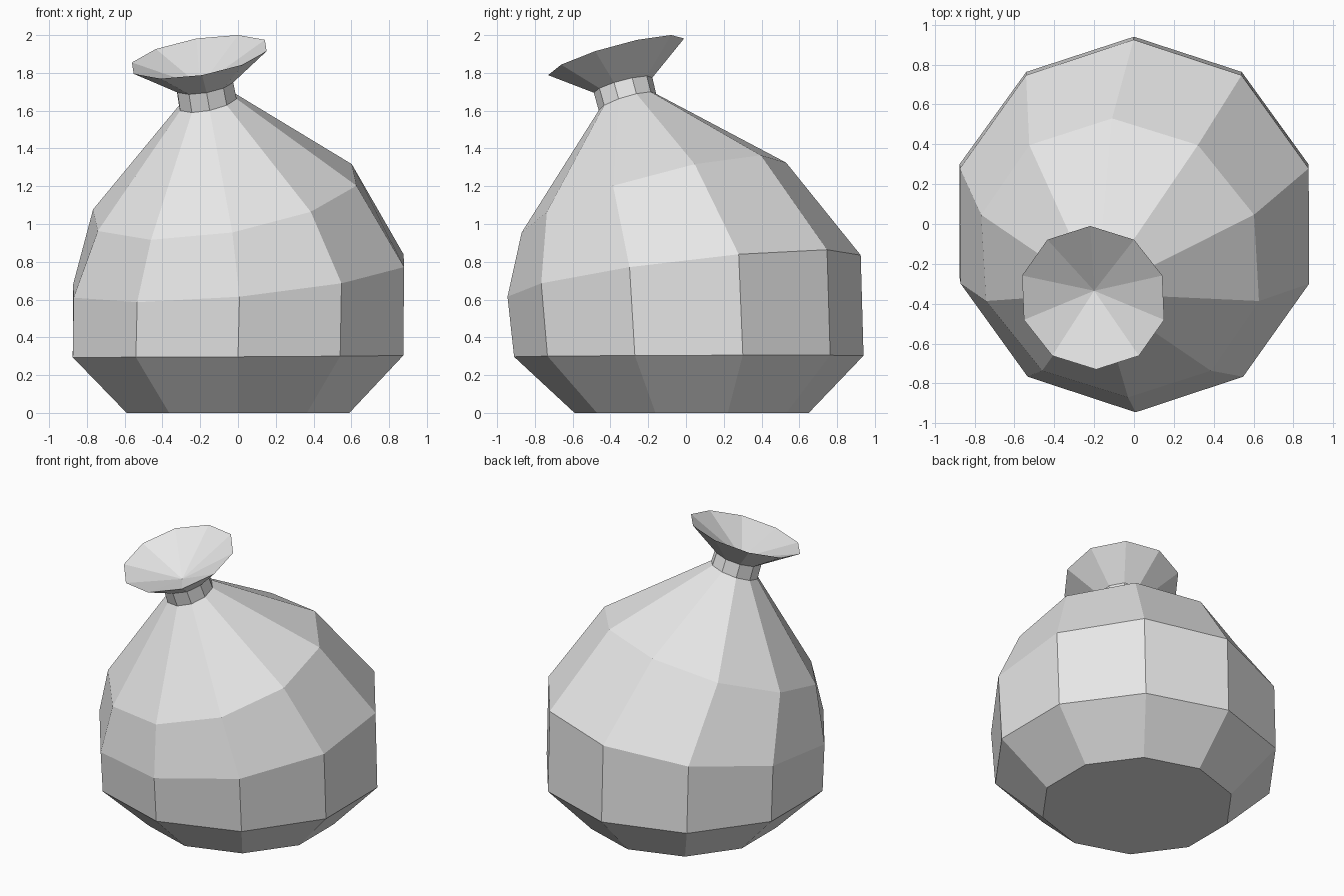
import bpy, bmesh, math
from mathutils import Vector

SIDES = 10

cube = bpy.data.objects.get("Cube")
if cube:
    bpy.data.objects.remove(cube, do_unlink=True)

grey = bpy.data.materials.new("light_grey_cloth")
grey.use_nodes = True
grey.diffuse_color = (0.8, 0.8, 0.8, 1)
grey.node_tree.nodes["Principled BSDF"].inputs["Base Color"].default_value = (0.8, 0.8, 0.8, 1)


def add_ring(bm, centre, across, back):
    """Ten-sided ring spanned by two half-axes, so it can lean any way."""
    c, u, v = Vector(centre), Vector(across), Vector(back)
    angles = [math.radians(90) + math.tau * i / SIDES for i in range(SIDES)]
    return [bm.verts.new(c + u * math.cos(a) + v * math.sin(a)) for a in angles]


def loft(name, rings, cap_bottom=False, apex=None):
    """Skin a stack of rings, optionally closing the base or sinking a cone."""
    bm = bmesh.new()
    loops = [add_ring(bm, *ring) for ring in rings]
    for low, high in zip(loops, loops[1:]):
        for i in range(SIDES):
            j = (i + 1) % SIDES
            bm.faces.new((low[i], low[j], high[j], high[i]))
    if cap_bottom:
        bm.faces.new(loops[0][::-1])
    if apex:
        tip = bm.verts.new(apex)
        for i in range(SIDES):
            bm.faces.new((loops[-1][i], loops[-1][(i + 1) % SIDES], tip))
    mesh = bpy.data.meshes.new(name)
    bm.to_mesh(mesh)
    bm.free()
    mesh.materials.append(grey)
    obj = bpy.data.objects.new(name, mesh)
    bpy.context.collection.objects.link(obj)
    return obj


# Rings: centre, sideways half-axis, backward half-axis
base = ((0, 0.03, 0), (0.62, 0, 0), (0, 0.62, 0))
lower = ((0, 0.015, 0.3), (0.92, 0, 0.005), (0, 0.925, 0.003))
belly = ((0.003, -0.01, 0.725), (0.92, 0, 0.085), (-0.005, 0.935, 0.11))
shoulder = ((-0.07, -0.17, 1.14), (0.72, 0, 0.126), (-0.04, 0.7, 0.185))
neck_low = ((-0.16, -0.31, 1.645), (0.157, 0, 0.033), (-0.01, 0.152, 0.044))
neck_high = ((-0.176, -0.333, 1.735), (0.155, 0, 0.028), (-0.01, 0.155, 0.04))
rim = ((-0.205, -0.37, 1.885), (0.37, 0, 0.063), (-0.015, 0.36, 0.097))

# Full sack leaning forward and to its right
loft("sack_body", [base, lower, belly, shoulder, neck_low], cap_bottom=True)

# Gathered neck
loft("sack_neck", [neck_low, neck_high])

# Flared mouth with a conical hollow
loft("sack_mouth", [neck_high, rim], apex=(-0.2, -0.335, 1.73))
